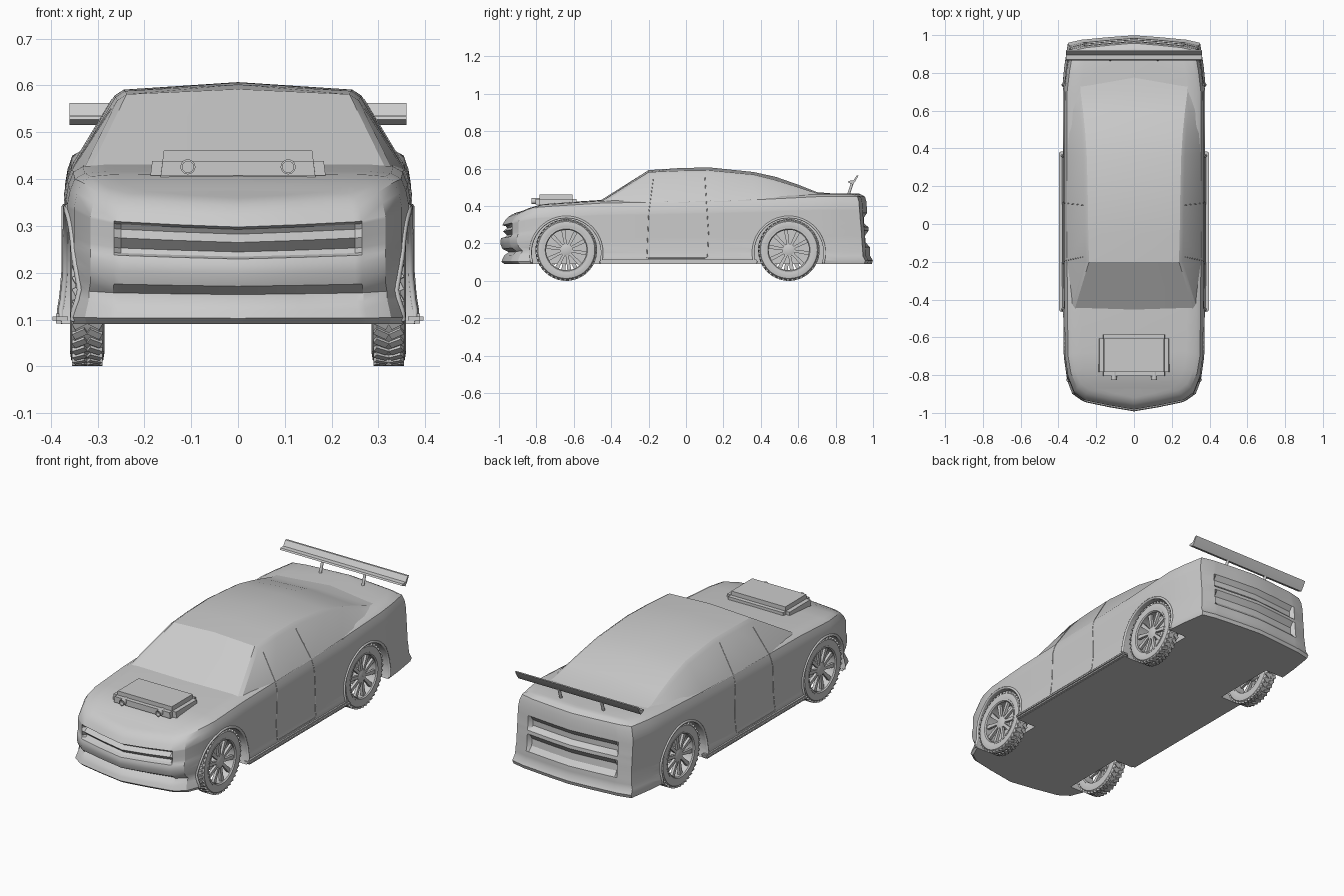
import bpy, bmesh, math
from mathutils import Vector, Matrix

if "Cube" in bpy.data.objects:
    bpy.data.objects.remove(bpy.data.objects["Cube"])

paint = bpy.data.materials.new("light_grey")
paint.use_nodes = True
paint.diffuse_color = (0.6, 0.6, 0.6, 1)
paint.node_tree.nodes["Principled BSDF"].inputs["Base Color"].default_value = paint.diffuse_color


def finish(bm, name, angle=30):
    bmesh.ops.remove_doubles(bm, verts=bm.verts, dist=0.0005)
    bmesh.ops.recalc_face_normals(bm, faces=bm.faces)
    mesh = bpy.data.meshes.new(name)
    bm.to_mesh(mesh)
    bm.free()
    ob = bpy.data.objects.new(name, mesh)
    bpy.context.collection.objects.link(ob)
    mesh.materials.append(paint)
    smooth(ob, angle)
    return ob


def smooth(ob, angle=30):
    bpy.ops.object.select_all(action='DESELECT')
    ob.select_set(True)
    bpy.context.view_layer.objects.active = ob
    bpy.ops.object.shade_smooth_by_angle(angle=math.radians(angle))


def mirrored_grid(rows, name, angle=30):
    """Skin rows of half-section points and mirror them across x = 0."""
    bm = bmesh.new()
    for s in (1, -1):
        g = [[bm.verts.new((s * x, y, z)) for x, y, z in row] for row in rows]
        for a, b in zip(g, g[1:]):
            for i in range(len(a) - 1):
                bm.faces.new((a[i], a[i + 1], b[i + 1], b[i]))
    bmesh.ops.dissolve_degenerate(bm, dist=0.0004, edges=bm.edges)
    return finish(bm, name, angle)


def lookup(table, v):
    for (a, p), (b, q) in zip(table, table[1:]):
        if v <= b:
            return p + (q - p) * max(0, (v - a) / (b - a))
    return table[-1][1]


def add_box(bm, size, matrix):
    bmesh.ops.create_cube(bm, size=1, matrix=matrix @ Matrix.Diagonal((*size, 1)))


def lathe(bm, profile, steps):
    """Spin an (x, radius) profile around the x axis."""
    vs = [bm.verts.new((x, 0, r)) for x, r in profile]
    es = [bm.edges.new(p) for p in zip(vs, vs[1:] + vs[:1])]
    bmesh.ops.spin(bm, geom=vs + es, cent=(0, 0, 0), axis=(1, 0, 0),
                   angle=math.tau, steps=steps, use_duplicate=False)


def tube(name, points, radius):
    curve = bpy.data.curves.new(name, 'CURVE')
    curve.dimensions = '3D'
    curve.bevel_depth = radius
    curve.bevel_resolution = 1
    curve.use_fill_caps = True
    sp = curve.splines.new('POLY')
    sp.points.add(len(points) - 1)
    for p, co in zip(sp.points, points):
        p.co = (*co, 1)
    curve.materials.append(paint)
    ob = bpy.data.objects.new(name, curve)
    bpy.context.collection.objects.link(ob)


# Lower body: plan outline from nose to tail, stacked in levels
OUTLINE = [(0, -.972), (.13, -.95), (.25, -.925), (.265, -.92), (.315, -.885), (.35, -.8),
           (.365, -.7), (.368, -.46), (.37, -.2), (.37, .1), (.37, .4), (.37, .7),
           (.357, .82), (.338, .935), (.265, .952), (.25, .953), (.13, .965), (0, .975)]
TOP = [(-1, .335), (-.93, .355), (-.83, .392), (-.46, .415), (0, .425), (.4, .435), (.7, .45), (1, .45)]
# height, widening, nose shift, tail shift, nose recess, tail recess
LEVELS = [(0, .008, 0, .018, 0, 0), (.05, .012, -.015, .024, 0, 0), (.12, .008, -.008, .01, 0, 0),
          (.18, .004, 0, .01, 0, 0), (.25, .003, .012, .008, .012, 0), (.32, 0, -.01, .006, 0, -.02),
          (.42, 0, -.02, .004, 0, -.022), (.5, 0, -.02, .002, 0, 0), (.55, 0, -.016, 0, 0, 0),
          (.57, 0, -.012, 0, .018, -.01), (.61, 0, -.01, -.002, .026, -.022), (.69, 0, -.01, -.004, .004, -.02),
          (.76, 0, -.01, -.006, .026, 0), (.8, 0, -.01, -.007, .018, 0), (.82, 0, -.01, -.008, 0, 0),
          (.92, -.006, .004, -.01, 0, 0), (1, -.016, .022, -.018, 0, 0)]
FLOOR = .09


def level_row(t, wide, nose, tail, cut_nose, cut_tail):
    row = []
    for x, y in OUTLINE:
        front, back = (min(1, max(0, (d - .7) / .2)) for d in (-y, y))
        inner = x < .26
        shift = front * (nose + inner * cut_nose) + back * (tail + inner * cut_tail)
        row.append((x + wide * min(1, x / .3), y + shift, FLOOR + t * (lookup(TOP, y) - FLOOR)))
    return row


levels = [level_row(*lv) for lv in LEVELS]
rim = [(x * .94, y * .978, z + .012) for x, y, z in levels[-1]]
rows = [[(0, y, z) for x, y, z in levels[0]]] + levels
rows += [rim, [(x * .85, y * .99, z + .004) for x, y, z in rim], [(0, y * .99, z + .006) for x, y, z in rim]]
body = mirrored_grid(rows, "body")

# Wheel wells
AXLES = {"front": -.64, "rear": .55}
for y in AXLES.values():
    for s in (1, -1):
        bm = bmesh.new()
        bmesh.ops.create_cone(bm, cap_ends=True, segments=48, radius1=.186, radius2=.186, depth=.3,
                              matrix=Matrix.Translation((s * .415, y, .15)) @ Matrix.Rotation(math.pi / 2, 4, 'Y'))
        cutter = finish(bm, "well_cutter")
        cutter.hide_render = True
        mod = body.modifiers.new("well", 'BOOLEAN')
        mod.operation, mod.object, mod.solver = 'DIFFERENCE', cutter, 'EXACT'
        bpy.context.view_layer.objects.active = body
        bpy.ops.object.modifier_apply(modifier=mod.name)
        bpy.data.objects.remove(cutter)
smooth(body)

# Cabin: y, belt x, belt z, roof edge x, roof edge z, roof centre z
STATIONS = [(-.465, .335, .41, .33, .416, .425), (-.2, .354, .42, .25, .58, .592),
            (-.05, .356, .42, .254, .587, .602), (.12, .356, .425, .256, .59, .607),
            (.36, .356, .43, .262, .567, .582), (.48, .356, .43, .27, .537, .556),
            (.6, .356, .43, .282, .5, .514), (.7, .352, .44, .295, .467, .474),
            (.9, .32, .44, .29, .452, .458)]
cabin_rows = []
for y, bx, bz, rx, rz, cz in STATIONS:
    cabin_rows.append([(0, y, .4), (bx, y, .4), (bx, y, bz), (rx + .008, y, rz - .012),
                       (rx - .012, y, rz + .001), (0, y, cz)])
cabin = mirrored_grid(cabin_rows, "cabin", 25)

# Door seams and arch lips follow the flank surface
bpy.context.view_layer.update()


def on_flank(y, z, s):
    best = 0
    for ob in (body, cabin):
        hit, loc, _, _ = ob.ray_cast(Vector((1, y, z)), Vector((-1, 0, 0)))
        if hit:
            best = max(best, loc.x)
    return (s * best, y, z)


def along(a, b, n=14):
    return [(a[0] + (b[0] - a[0]) * i / n, a[1] + (b[1] - a[1]) * i / n) for i in range(n + 1)]


DOOR = along((-.175, .55), (-.2, .36)) + along((-.2, .35), (-.21, .125)) + along((-.2, .122), (.1, .122)) \
    + along((.115, .13), (.12, .25)) + along((.12, .26), (.1, .57))
for side, s in (("left", 1), ("right", -1)):
    tube(f"door_seam_{side}", [on_flank(y, z, s) for y, z in DOOR], .002)
    for end, y in AXLES.items():
        arc = [(y + .191 * math.cos(a), .15 + .191 * math.sin(a))
               for a in (math.radians(-16 + 212 * i / 32) for i in range(33))]
        tube(f"{end}_arch_lip_{side}", [on_flank(u, v, s) for u, v in arc], .007)
    # Side skirt
    bm = bmesh.new()
    add_box(bm, (.04, .85, .022), Matrix.Translation((s * .376, -.04, .102)))
    bmesh.ops.bevel(bm, geom=bm.edges[:], offset=.007, segments=2, affect='EDGES')
    finish(bm, f"side_skirt_{side}")

# Hood scoop with two intake tubes
bm = bmesh.new()
add_box(bm, (.38, .22, .075), Matrix.Translation((0, -.695, .423)))
for v in bm.verts:
    if v.co.z > .43:
        v.co.x *= .95
bmesh.ops.bevel(bm, geom=bm.edges[:], offset=.022, segments=4, affect='EDGES')
finish(bm, "hood_scoop", 40)
for side, s in (("left", 1), ("right", -1)):
    bm = bmesh.new()
    lathe(bm, [(-.025, .012), (.03, .012), (.03, .016), (-.025, .016)], 20)
    bmesh.ops.create_circle(bm, cap_ends=True, segments=20, radius=.0125, matrix=Matrix.Rotation(math.pi / 2, 4, 'Y'))
    bmesh.ops.transform(bm, verts=bm.verts, matrix=Matrix.Translation((s * .107, -.8, .426)) @ Matrix.Rotation(math.pi / 2, 4, 'Z'))
    finish(bm, f"scoop_tube_{side}")

# Rear wing and its struts
WING = [(.865, .527), (.892, .515), (.905, .532), (.922, .562), (.912, .562), (.894, .536), (.87, .535)]
bm = bmesh.new()
ends = [[bm.verts.new((x, y, z)) for y, z in WING] for x in (-.36, .36)]
bm.faces.new(ends[0])
bm.faces.new(ends[1])
for i in range(len(WING)):
    j = (i + 1) % len(WING)
    bm.faces.new((ends[0][i], ends[0][j], ends[1][j], ends[1][i]))
finish(bm, "rear_wing", 15)
for side, s in (("left", 1), ("right", -1)):
    tube(f"wing_strut_{side}", [(s * .125, .865, .45), (s * .125, .89, .525)], .008)

# Wheel: tyre with chevron tread, open rim, spokes and hub
bm = bmesh.new()
lathe(bm, [(-.034, .118), (-.037, .135), (-.034, .152), (-.025, .159), (.025, .159),
           (.034, .152), (.037, .135), (.034, .118)], 48)
for i in range(40):
    turn = Matrix.Rotation(math.tau * i / 40, 4, 'X')
    for s in (1, -1):
        add_box(bm, (.03, .015, .01), turn @ Matrix.Translation((s * .016, 0, .1597)) @ Matrix.Rotation(s * .5, 4, 'Z'))
lathe(bm, [(-.032, .11), (.03, .108), (.036, .113), (.036, .121), (-.032, .121)], 48)
lathe(bm, [(-.01, .001), (.027, .001), (.027, .02), (.022, .034), (-.01, .034)], 24)
for i in range(10):
    turn = Matrix.Rotation(math.tau * i / 10 + .15, 4, 'X')
    first = len(bm.verts)
    add_box(bm, (.014, .022, .086), turn @ Matrix.Translation((.017, 0, .07)))
    bm.verts.ensure_lookup_table()
    for v in bm.verts[first:]:
        local = turn.inverted() @ v.co
        if local.z < .07:
            local.y *= .6
        v.co = turn @ local
wheel = finish(bm, "wheel", 35)
for end, y in AXLES.items():
    for side, s in (("left", 1), ("right", -1)):
        ob = bpy.data.objects.new(f"{end}_wheel_{side}", wheel.data)
        bpy.context.collection.objects.link(ob)
        ob.location = (s * .322, y, .165)
        ob.rotation_euler.z = 0 if s > 0 else math.pi
bpy.data.objects.remove(wheel)
